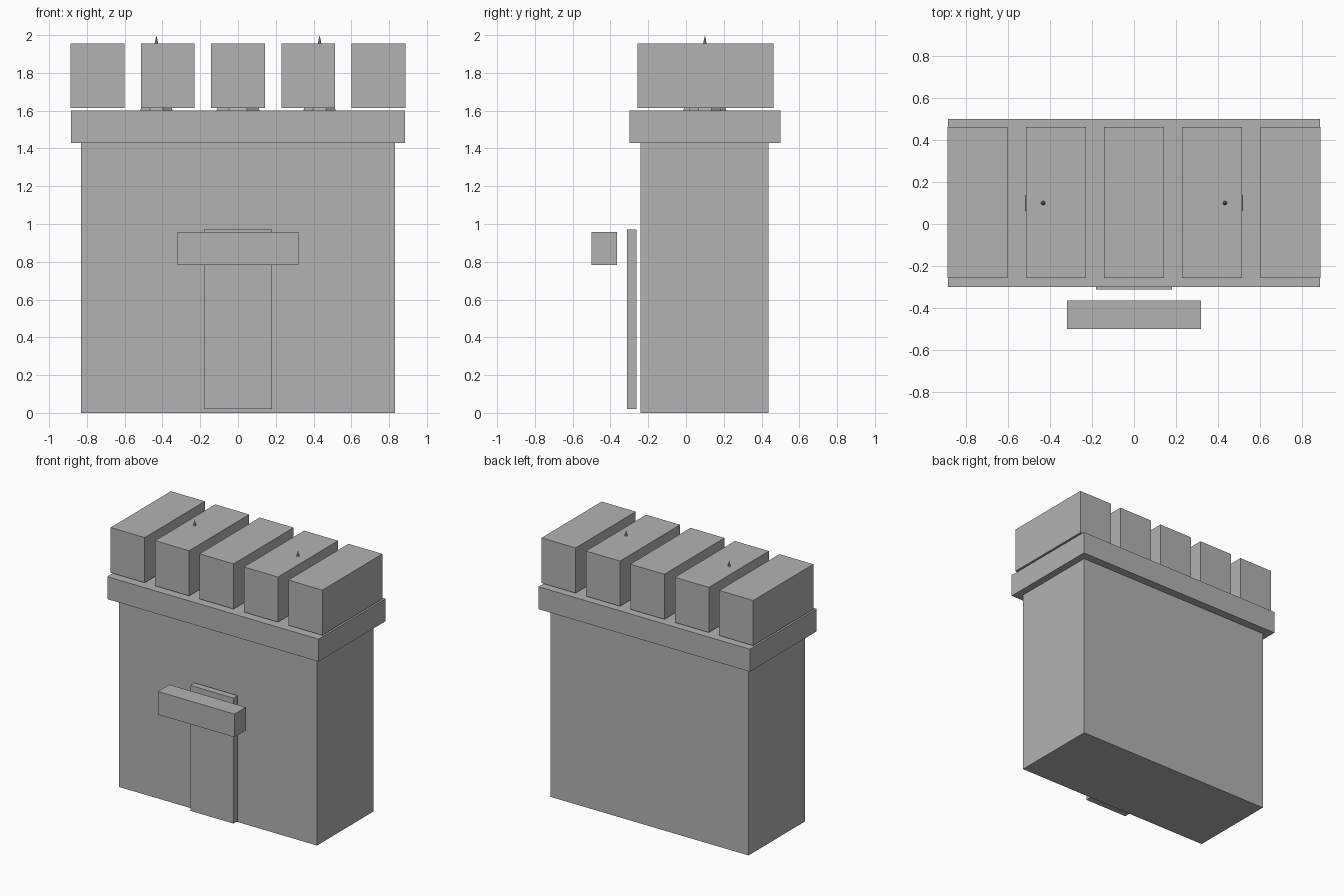
import bpy, math

if "Cube" in bpy.data.objects:
    bpy.data.objects.remove(bpy.data.objects["Cube"])

stone = bpy.data.materials.new("grey_stone")
stone.diffuse_color = (0.45, 0.45, 0.45, 1)
stone.use_nodes = True
stone.node_tree.nodes["Principled BSDF"].inputs["Base Color"].default_value = stone.diffuse_color

CY = 0.10  # depth centre of the gatehouse


def box(name, x, y, z):
    """Box spanning the given (min, max) ranges."""
    ranges = (x, y, z)
    bpy.ops.mesh.primitive_cube_add(size=1, location=[sum(r) / 2 for r in ranges])
    ob = bpy.context.object
    ob.name = name
    ob.scale = [r[1] - r[0] for r in ranges]
    bpy.ops.object.transform_apply(location=False, rotation=False, scale=True)
    ob.data.materials.append(stone)
    return ob


def spire(name, x, radius, z0, z1):
    """Eight-sided pointed roof with flat sides facing front and side."""
    bpy.ops.mesh.primitive_cone_add(vertices=8, radius1=radius, radius2=0,
                                    depth=z1 - z0, location=(x, CY, (z0 + z1) / 2),
                                    rotation=(0, 0, math.pi / 8))
    ob = bpy.context.object
    ob.name = name
    ob.data.materials.append(stone)
    return ob


# Main wall block and overhanging ledge
box("wall", (-0.83, 0.83), (-0.24, 0.437), (0, 1.43))
box("ledge", (-0.885, 0.885), (-0.30, 0.50), (1.43, 1.60))

# Row of five battlements floating just above the ledge
for i in range(5):
    cx = (i - 2) * 0.372
    box(f"battlement_{i + 1}", (cx - 0.1425, cx + 0.1425), (-0.257, 0.462), (1.613, 1.955))

# Pointed roofs whose tips pierce the battlements
for side, sx in (("left", -1), ("right", 1)):
    spire(f"spire_{side}", sx * 0.432, 0.092, 1.60, 2.0)
spire("spire_middle", 0, 0.124, 1.60, 1.93)

# Door panel and the canopy beam in front of it
box("door", (-0.181, 0.181), (-0.312, -0.262), (0.02, 0.97))
box("canopy", (-0.32, 0.32), (-0.50, -0.364), (0.783, 0.958))
